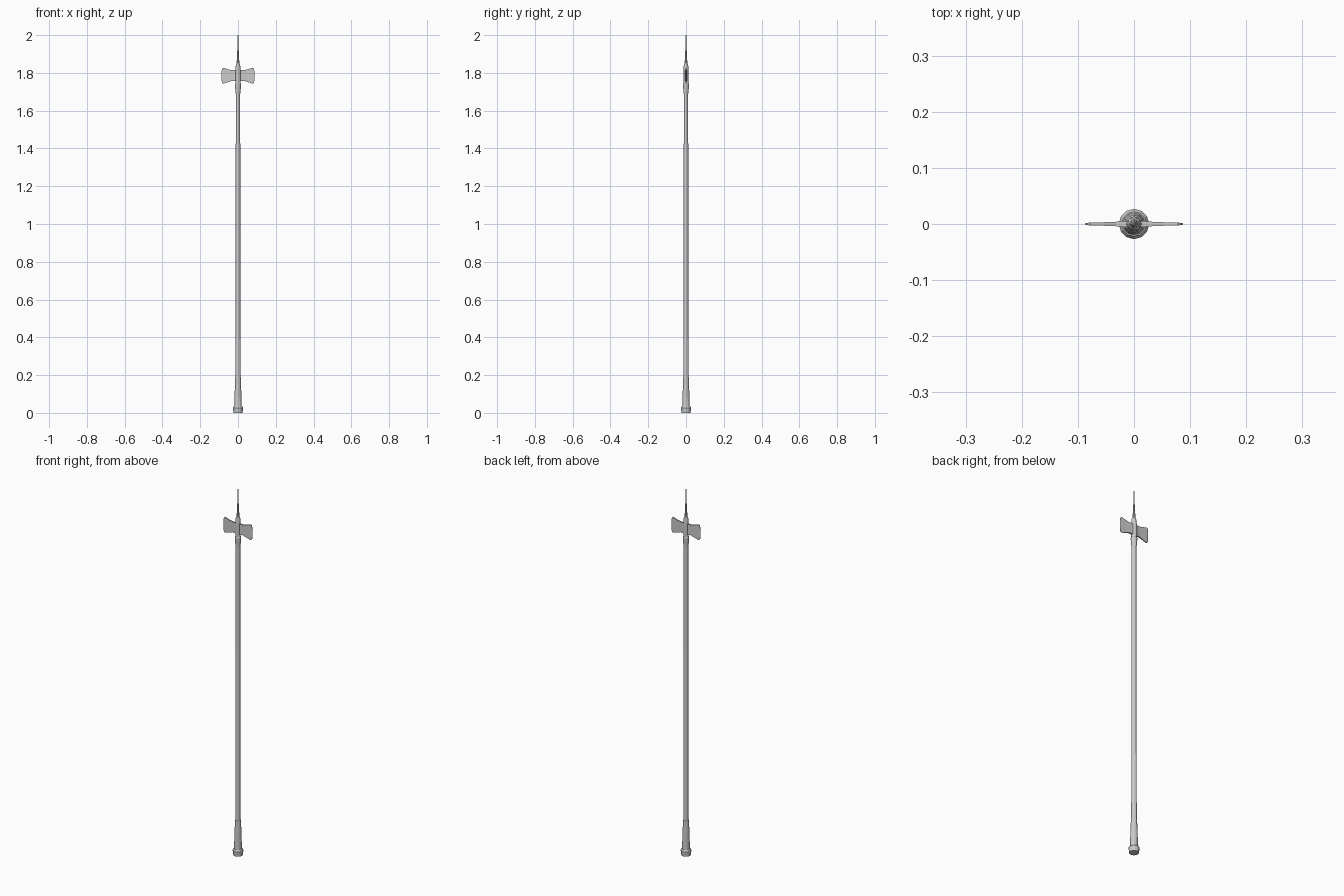
import bpy, bmesh, math

if "Cube" in bpy.data.objects:
    bpy.data.objects.remove(bpy.data.objects["Cube"])


def finish(name, bm):
    bmesh.ops.recalc_face_normals(bm, faces=bm.faces)
    me = bpy.data.meshes.new(name)
    bm.to_mesh(me)
    bm.free()
    ob = bpy.data.objects.new(name, me)
    bpy.context.collection.objects.link(ob)
    return ob


def lathe(name, profile, sides=12):
    """Capped round part from (radius, height) pairs."""
    bm = bmesh.new()
    rings = []
    for r, z in profile:
        rings.append([bm.verts.new((r * math.cos(2 * math.pi * i / sides),
                                    r * math.sin(2 * math.pi * i / sides), z))
                      for i in range(sides)])
    for a, b in zip(rings, rings[1:]):
        for i in range(sides):
            j = (i + 1) % sides
            bm.faces.new((a[i], a[j], b[j], b[i]))
    bm.faces.new(rings[0])
    bm.faces.new(rings[-1])
    return finish(name, bm)


def blade(name, side):
    """Flared axe blade, thick at the socket and thin at the edge."""
    # (x, bottom z, top z, half thickness)
    sections = [(0.008, 1.757, 1.815, 0.006), (0.032, 1.758, 1.814, 0.004),
                (0.055, 1.750, 1.820, 0.003), (0.078, 1.743, 1.827, 0.0025),
                (0.084, 1.747, 1.823, 0.002), (0.087, 1.763, 1.807, 0.001)]
    bm = bmesh.new()
    loops = [[bm.verts.new((side * x, y, z)) for y, z in
              ((-t, lo), (t, lo), (t, hi), (-t, hi))]
             for x, lo, hi, t in sections]
    for a, b in zip(loops, loops[1:]):
        for i in range(4):
            j = (i + 1) % 4
            bm.faces.new((a[i], a[j], b[j], b[i]))
    bm.faces.new(loops[0])
    bm.faces.new(loops[-1])
    return finish(name, bm)


# Butt: foot cap and tapered sleeve
lathe("foot_cap", [(0.024, 0), (0.027, 0.027), (0.022, 0.035)])
lathe("butt_sleeve", [(0.020, 0.03), (0.015, 0.19)])

# Slightly tapered pole
lathe("pole", [(0.0135, 0.18), (0.0115, 1.75)])

# Head socket with lower collar and rounded shoulder
lathe("head_socket", [(0.0125, 1.69), (0.016, 1.73), (0.016, 1.74), (0.0135, 1.745),
                      (0.0135, 1.82), (0.011, 1.845), (0.008, 1.85)])

# Top spike
lathe("spike", [(0.008, 1.84), (0.0045, 1.905), (0.0035, 1.93), (0.002, 2.0)], 8)

# Twin blades
for label, s in (("right", 1), ("left", -1)):
    blade("blade_" + label, s)
